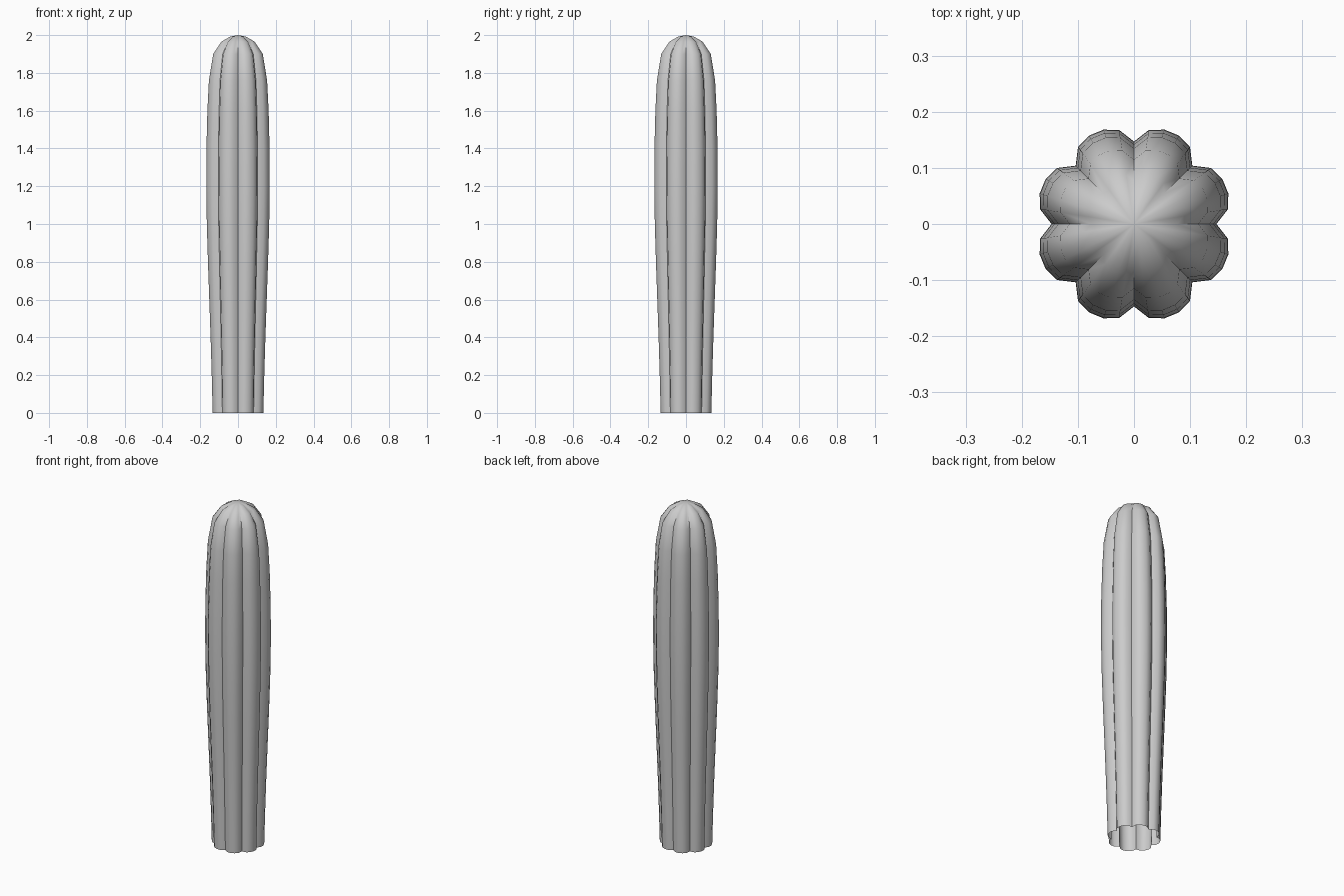
import bpy, bmesh, math

if "Cube" in bpy.data.objects:
    bpy.data.objects.remove(bpy.data.objects["Cube"])

# Half-width of the column at each height
PROFILE = [(0.0, 0.134), (0.2, 0.139), (0.4, 0.145), (0.6, 0.152), (0.8, 0.159),
           (1.0, 0.165), (1.2, 0.168), (1.4, 0.167), (1.6, 0.162), (1.76, 0.154),
           (1.9, 0.131), (1.965, 0.088), (1.992, 0.042)]
RIBS = 8
# Radii across one rib, starting in the groove, relative to the half-width
RIB = [0.875, 1.01, 1.052, 1.052, 1.01]

bm = bmesh.new()
count = RIBS * len(RIB)

# Ribbed rings stacked up the stem
rings = []
for z, half in PROFILE:
    ring = []
    for i in range(count):
        a = 2 * math.pi * i / count
        r = half * RIB[i % len(RIB)]
        ring.append(bm.verts.new((r * math.cos(a), r * math.sin(a), z)))
    rings.append(ring)

for low, high in zip(rings, rings[1:]):
    for i in range(count):
        j = (i + 1) % count
        bm.faces.new((low[i], low[j], high[j], high[i]))

# Rounded tip; the foot stays open
tip = bm.verts.new((0, 0, 2.0))
for i in range(count):
    bm.faces.new((rings[-1][i], rings[-1][(i + 1) % count], tip))

mesh = bpy.data.meshes.new("ribbed_cactus_stem")
bm.to_mesh(mesh)
bm.free()
stem = bpy.data.objects.new("ribbed_cactus_stem", mesh)
bpy.context.collection.objects.link(stem)

# Smooth ribs with crisp grooves
bpy.context.view_layer.objects.active = stem
stem.select_set(True)
bpy.ops.object.shade_smooth_by_angle(angle=math.radians(60))
